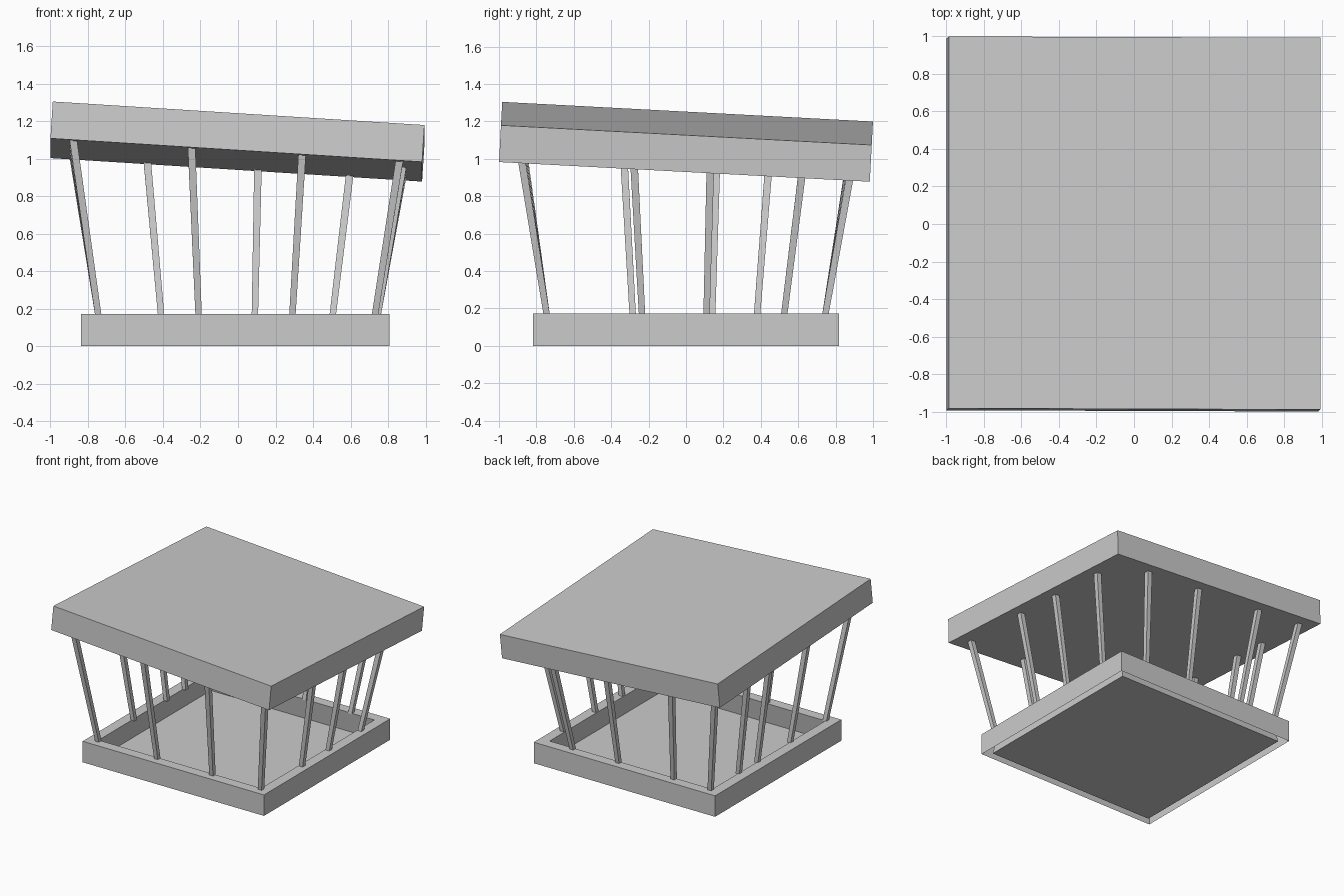
import bpy
import bmesh
from math import atan
from mathutils import Matrix, Vector

if "Cube" in bpy.data.objects:
    bpy.data.objects.remove(bpy.data.objects["Cube"])

grey = bpy.data.materials.new("light_grey")
grey.use_nodes = True
color = (0.6, 0.6, 0.6, 1)
grey.diffuse_color = color
grey.node_tree.nodes["Principled BSDF"].inputs["Base Color"].default_value = color


def finish(name, bm):
    mesh = bpy.data.meshes.new(name)
    bm.to_mesh(mesh)
    bm.free()
    mesh.materials.append(grey)
    obj = bpy.data.objects.new(name, mesh)
    bpy.context.collection.objects.link(obj)
    return obj


def box(matrix):
    bm = bmesh.new()
    bmesh.ops.create_cube(bm, size=1, matrix=matrix)
    return bm


# Base: hollow rim whose inner walls flare down to a floor, open underneath
BASE_HEIGHT = 0.172
bm = box(Matrix.Translation((-0.014, 0, BASE_HEIGHT / 2)) @ Matrix.Diagonal((1.645, 1.636, BASE_HEIGHT, 1)))
bm.faces.ensure_lookup_table()
top = max(bm.faces, key=lambda f: f.calc_center_median().z)
bottom = min(bm.faces, key=lambda f: f.calc_center_median().z)
bmesh.ops.delete(bm, geom=[bottom], context="FACES_ONLY")
bmesh.ops.inset_region(bm, faces=[top], thickness=0.12)
floor = bmesh.ops.extrude_discrete_faces(bm, faces=[top])["faces"][0]
for v in floor.verts:
    v.co = Vector(((v.co.x + 0.014) * 1.035 - 0.014, v.co.y * 1.035, 0.002))
finish("base_tray", bm)

# Roof: thick slab sloping down to the back and left
SLOPE_X, SLOPE_Y, THICK = -0.0633, -0.053, 0.197
tilt = Matrix.Rotation(atan(SLOPE_Y), 4, "X") @ Matrix.Rotation(-atan(SLOPE_X), 4, "Y")
slab = Matrix.Translation((-0.003, 0, 1.091)) @ tilt @ Matrix.Diagonal((1.985, 1.985, THICK, 1))
finish("roof_slab", box(slab))


def underside(x, y):
    return 0.993 + SLOPE_X * x + SLOPE_Y * y


# Posts: flare outward from the rim to the roof, widening slightly
def post(name, x, y):
    bm = box(Matrix.Identity(4))
    for v in bm.verts:
        upper = v.co.z > 0
        flare = 1.18 if upper else 1
        v.co.x = (x + v.co.x * 0.034) * flare
        v.co.y = (y + v.co.y * 0.034) * flare
        v.co.z = underside(v.co.x, v.co.y) + 0.01 if upper else BASE_HEIGHT - 0.005
    finish(name, bm)


EDGE = 0.745
for x in (-EDGE, -0.21, 0.29, 0.73):
    post("front_post", x, -EDGE)
for x in (-EDGE, -0.41, 0.09, 0.505):
    post("back_post", x, EDGE)
for y in (-0.235, 0.11, 0.525):
    post("left_post", EDGE, y)
for y in (-0.285, 0.14, 0.38):
    post("right_post", -EDGE, y)
